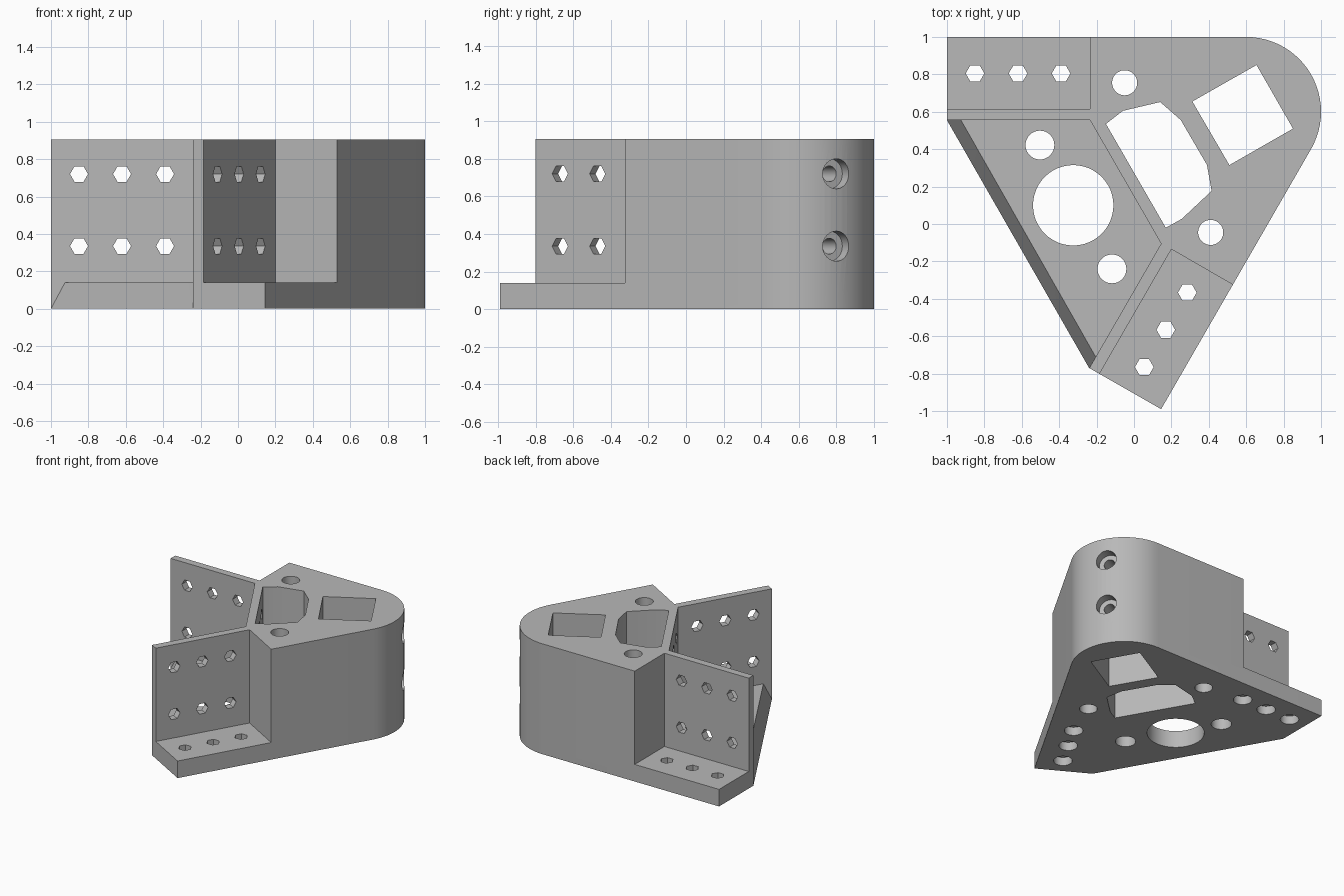
import bpy, bmesh, math
from mathutils import Vector, Matrix

cube = bpy.data.objects.get("Cube")
if cube:
    bpy.data.objects.remove(cube, do_unlink=True)

HEIGHT, FLOOR = 0.905, 0.14
UP = Vector((0, 0, 1))
AXIS = Vector((math.cos(math.pi / 6), 0.5, 0))     # line through the rounded corner
SIDE = Vector((0.5, -math.cos(math.pi / 6), 0))    # along the middle wall
WING = Vector((0.5, math.cos(math.pi / 6), 0))     # along the angled wing
X = Vector((1, 0, 0))
Y = Vector((0, 1, 0))


def finish(bm, name):
    bmesh.ops.recalc_face_normals(bm, faces=bm.faces)
    mesh = bpy.data.meshes.new(name)
    bm.to_mesh(mesh)
    bm.free()
    obj = bpy.data.objects.new(name, mesh)
    bpy.context.scene.collection.objects.link(obj)
    return obj


def prism(name, points, z0, z1):
    bm = bmesh.new()
    face = bm.faces.new([bm.verts.new((p[0], p[1], z0)) for p in points])
    top = bmesh.ops.extrude_face_region(bm, geom=[face])["geom"]
    bmesh.ops.translate(bm, vec=(0, 0, z1 - z0),
                        verts=[v for v in top if isinstance(v, bmesh.types.BMVert)])
    return finish(bm, name)


def drill(name, center, axis, point, radius, length, sides=6):
    """Round or hexagonal cutter centred on a point, one corner towards 'point'."""
    side = point.cross(axis)
    mat = Matrix((side, point, axis)).transposed().to_4x4()
    mat.translation = Vector(center)
    bm = bmesh.new()
    bmesh.ops.create_cone(bm, cap_ends=True, segments=sides, radius1=radius,
                          radius2=radius, depth=length, matrix=mat)
    return finish(bm, name)


def cut(cutter):
    cutter.hide_render = True
    mod = body.modifiers.new("cut", "BOOLEAN")
    mod.operation = "DIFFERENCE"
    mod.solver = "EXACT"
    mod.object = cutter
    bpy.ops.object.modifier_apply(modifier=mod.name)
    bpy.data.objects.remove(cutter, do_unlink=True)


# Full outline with one rounded corner
arc = [(0.6 + 0.4 * math.cos(math.radians(a)), 0.6 + 0.4 * math.sin(math.radians(a)))
       for a in range(90, -31, -5)]
body = prism("bracket_body", [(-1, 1)] + arc + [(0.145, -0.99), (-0.24, -0.77), (-1, 0.555)],
             0, HEIGHT)
bpy.context.view_layer.objects.active = body
body.select_set(True)

# Open areas above the floor plate: two flanges and the middle bay
cut(prism("rear_flange_space", [(-1.2, 0.615), (-0.235, 0.615), (-0.235, 1.2), (-1.2, 1.2)],
          FLOOR, 1.2))
inner = Vector((0.2, -0.135, 0))
out = Vector((WING.y, -WING.x, 0))
cut(prism("front_flange_space",
          [inner, inner - WING * 1.1, inner - WING * 1.1 + out * 0.7, inner + out * 0.7],
          FLOOR, 1.2))
bay = Vector((0.145, -0.105, 0))
cut(prism("middle_bay_space",
          [(-0.235, 0.555), bay, bay - WING * 1.1, (-1.3, -0.9), (-1.3, 0.555)], FLOOR, 1.2))

# Sloped edge on the open side of the floor plate
a, b = Vector((-1, 0.555, 0)), Vector((-0.925, 0.555, 0))
d, c = Vector((-0.24, -0.77, 0)), Vector((-0.205, -0.71, 0))
a_far, d_far = a - X * 0.06, d - WING * 0.06
bm = bmesh.new()
for p, z in ((a, 0), (d, 0), (b, FLOOR), (c, FLOOR), (b, 0.2), (c, 0.2),
             (a_far, 0), (d_far, 0), (a_far, 0.2), (d_far, 0.2)):
    bm.verts.new(p + UP * z)
bmesh.ops.convex_hull(bm, input=bm.verts)
cut(finish(bm, "edge_slope"))

# Two deep pockets
cut(prism("square_pocket", [(0.312, 0.655), (0.655, 0.85), (0.85, 0.51), (0.51, 0.315)], -0.1, 1.2))
cut(prism("faceted_pocket", [(-0.15, 0.535), (-0.06, 0.605), (0.14, 0.652), (0.25, 0.556),
                             (0.39, 0.316), (0.415, 0.177), (0.255, 0.027), (0.17, -0.02)],
          -0.1, 1.2))

# Round vertical holes
for x, y, r in ((-0.05, 0.755, 0.067), (0.41, -0.045, 0.067), (-0.503, 0.422, 0.077),
                (-0.118, -0.24, 0.077), (-0.325, 0.1, 0.215)):
    cut(drill("round_hole", (x, y, 0.5), UP, Y, r, 1.6, 48))

# Hexagonal holes in both flanges, widened to round from below
for i in range(3):
    for p in (Vector((-0.85 + 0.23 * i, 0.805, 0)), Vector((0.055, -0.765, 0)) + WING * 0.23 * i):
        cut(drill("flange_hole", p, UP, X, 0.05, 0.6))
        cut(drill("flange_recess", p, UP, X, 0.07, 0.14, 32))

# Hexagonal holes in the three upright walls, two rows of three
for z in (0.335, 0.72):
    for i in (-1, 0, 1):
        cut(drill("rear_wall_hole", (-0.62 + 0.23 * i, 0.585, z), Y, X, 0.048, 0.2))
        cut(drill("wing_hole", Vector((-0.022, -0.455, z)) + WING * 0.23 * i,
                  out, WING, 0.048, 0.2))
        cut(drill("middle_wall_hole", Vector((-0.018, 0.24, z)) + SIDE * 0.23 * i,
                  AXIS, SIDE, 0.048, 0.2))
    # Stepped bolt holes through the rounded corner
    corner = Vector((0.946, 0.8, z))
    cut(drill("bolt_hole", corner - AXIS * 0.3, AXIS, UP, 0.042, 0.9, 32))
    cut(drill("bolt_recess", corner, AXIS, UP, 0.08, 0.15, 32))

# Single grey finish
grey = bpy.data.materials.new("plain_grey")
grey.use_nodes = True
colour = (0.48, 0.48, 0.48, 1)
grey.diffuse_color = colour
grey.node_tree.nodes["Principled BSDF"].inputs["Base Color"].default_value = colour
body.data.materials.clear()
body.data.materials.append(grey)
for poly in body.data.polygons:
    poly.material_index = 0
bpy.ops.object.shade_smooth_by_angle(angle=math.radians(25))
